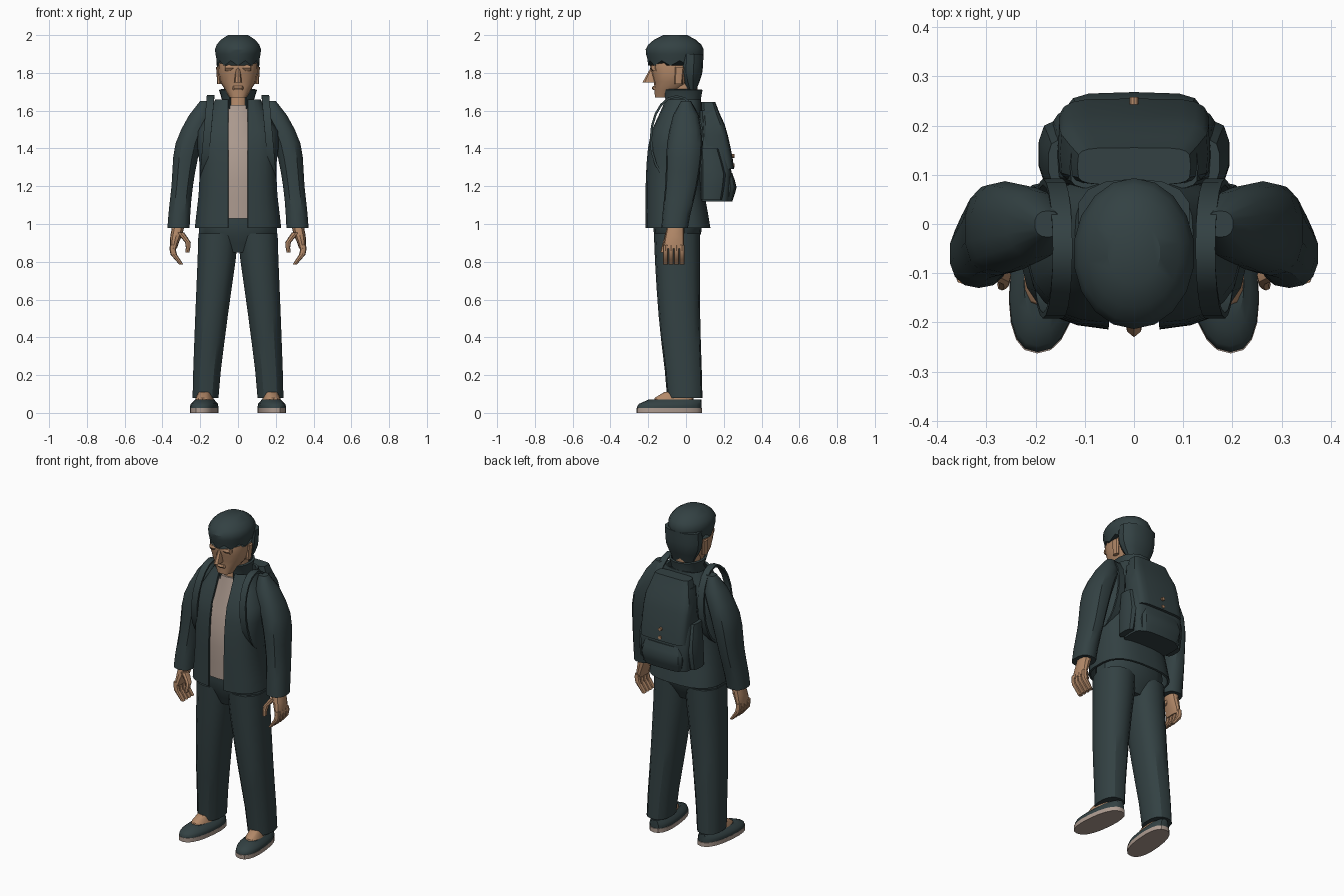
import bpy, math

cube = bpy.data.objects.get("Cube")
if cube:
    bpy.data.objects.remove(cube, do_unlink=True)


def material(name, *rgb):
    mat = bpy.data.materials.new(name)
    mat.use_nodes = True
    mat.diffuse_color = (*rgb, 1)
    mat.node_tree.nodes["Principled BSDF"].inputs["Base Color"].default_value = (*rgb, 1)
    return mat


CLOTH = material("dark slate", .033, .053, .056)
SKIN = material("tan skin", .45, .25, .14)
PALE = material("pale beige", .42, .33, .28)
parts = []


def add_mesh(name, mat, verts, faces, thickness=0):
    mesh = bpy.data.meshes.new(name)
    mesh.from_pydata(verts, [], faces)
    mesh.materials.append(mat)
    ob = bpy.data.objects.new(name, mesh)
    bpy.context.collection.objects.link(ob)
    if thickness:
        mod = ob.modifiers.new("thickness", 'SOLIDIFY')
        mod.thickness, mod.offset = thickness, -1
    parts.append(ob)
    return ob


def blend(keys, t):
    """Smooth curve through evenly spaced keys; a single number stays constant."""
    if isinstance(keys, float):
        return keys
    last = len(keys) - 1
    i = min(int(t * last), last - 1)
    f = t * last - i
    a, b, c, d = (keys[max(0, min(last, i + k))] for k in (-1, 0, 1, 2))
    return b + f * (c - a + f * (2 * a - 5 * b + 4 * c - d + f * (3 * (b - c) + d - a))) / 2


def rounded(value, power):
    return math.copysign(abs(value) ** (2 / power), value)


def loft(name, mat, low, high, half, front, back, centre=0.0, side=1,
         power=2.4, sides=14, steps=6, dome=0, gap=0):
    """Stack rounded sections from low to high. dome rounds off that share of the
    height at the top; gap leaves the front open by that half width."""
    verts, faces = [], []
    for r in range(steps + 1):
        t = r / steps
        width, y0, y1 = blend(half, t), blend(front, t), blend(back, t)
        shrink = 1
        if dome and t > 1 - dome:
            shrink = math.sqrt(1 - .8 * ((t - 1 + dome) / dome) ** 2)
        start = math.asin((gap / width) ** (power / 2))
        for i in range(sides):
            turn = i / (sides - 1 if gap else sides)
            angle = start + (2 * math.pi - 2 * start) * turn - math.pi / 2
            verts.append((side * blend(centre, t) + shrink * width * rounded(math.cos(angle), power),
                          (y0 + y1) / 2 + shrink * (y1 - y0) / 2 * rounded(math.sin(angle), power),
                          low + (high - low) * t))
    for r in range(steps):
        for i in range(sides - 1 if gap else sides):
            j = (i + 1) % sides
            a, b = r * sides, (r + 1) * sides
            faces.append((a + i, a + j, b + j, b + i))
    if not gap:
        faces.append(tuple(reversed(range(sides))))
        faces.append(tuple(range(steps * sides, len(verts))))
    return add_mesh(name, mat, verts, faces, .012 if gap else 0)


# Head, face and neck
loft("neck", SKIN, low=1.54, high=1.76, half=.068, front=(-.11, -.09), back=.06, power=2)
loft("head", SKIN, low=1.67, high=1.92, half=(.045, .095, .107, .1),
     front=(-.165, -.17, -.19, -.17), back=(-.07, .03, .07, .07), sides=16)
loft("nose", SKIN, low=1.75, high=1.84, half=(.02, .01), front=(-.23, -.18),
     back=-.15, power=2, sides=8, steps=2)
loft("lips", SKIN, low=1.71, high=1.73, half=.03, front=(-.175, -.182, -.175),
     back=-.14, power=2, sides=8, steps=2)

# Hair cap with a ragged fringe, and the hair over the nape
cap = loft("hair_cap", CLOTH, low=1.85, high=2, half=(.112, .125, .12), front=(-.2, -.215, -.2),
           back=(.085, .095, .085), power=2, sides=18, dome=.6)
for i in range(18):
    cap.data.vertices[i].co.z += .015 if i % 2 else -.012
loft("hair_back", CLOTH, low=1.69, high=1.9, half=(.065, .11, .115), front=(.01, -.045, -.045),
     back=(.05, .085, .092))

# Shirt, open jacket and standing collar
loft("shirt", PALE, low=1.03, high=1.63, half=(.17, .17, .08), front=(-.19, -.185, -.112),
     back=.05, power=3)
loft("jacket", CLOTH, low=.98, high=1.66, half=(.23, .21, .205, .215, .12),
     front=(-.215, -.215, -.21, -.185, -.11), back=(.13, .1, .085, .095, .08),
     power=2.8, sides=24, steps=8, gap=.052)
loft("collar", CLOTH, low=1.61, high=1.71, half=(.09, .086, .102), front=(-.125, -.12, -.135),
     back=(.08, .08, .09), power=2.2, steps=2, gap=.045)

# Trouser seat
loft("trouser_seat", CLOTH, low=.85, high=1.05, half=(.12, .21, .2), front=(-.13, -.17, -.175),
     back=(.03, .08, .085), steps=4)

# Backpack with lid, pocket and buttons
loft("pack_body", CLOTH, low=1.12, high=1.6, half=(.155, .168, .15, .13), front=.07,
     back=(.23, .24, .2, .16), power=5, sides=20)
loft("pack_lid", CLOTH, low=1.29, high=1.645, half=(.155, .155, .15, .115), front=.08,
     back=(.255, .235, .205, .155), power=5, sides=20)
loft("pack_pocket", CLOTH, low=1.12, high=1.27, half=(.125, .14, .125), front=.15,
     back=(.245, .268, .245), power=4, steps=4)
for z in (1.31, 1.36):
    bpy.ops.mesh.primitive_cylinder_add(vertices=10, radius=.01, depth=.016,
                                        location=(0, .25, z), rotation=(math.pi / 2, 0, 0))
    button = bpy.context.object
    button.name = "pack_button"
    button.data.materials.append(SKIN)
    parts.append(button)

for side, tag in ((1, "left_"), (-1, "right_")):
    # Face sides
    loft(tag + "ear", SKIN, low=1.74, high=1.83, half=.012, front=-.06, back=(-.02, -.01),
         centre=(.098, .104), side=side, sides=8, steps=2)
    loft(tag + "brow", SKIN, low=1.81, high=1.84, half=.03, front=(-.178, -.19, -.185),
         back=-.14, centre=.045, side=side, sides=8, steps=2)

    # Sleeve
    loft(tag + "sleeve", CLOTH, low=.98, high=1.65, half=(.06, .058, .07, .06),
         front=(-.13, -.11, -.1, -.06), back=(.01, .06, .087, .06),
         centre=(.315, .295, .262, .175), side=side, steps=9, dome=.16)

    # Hand
    loft(tag + "palm", SKIN, low=.87, high=1, half=(.018, .03, .033), front=(-.122, -.1),
         back=-.01, centre=(.342, .315), side=side, sides=12, steps=4)
    for finger in range(4):
        y = -.108 + .029 * finger
        loft(tag + "finger", SKIN, low=.785, high=.89, half=(.011, .017, .015),
             front=y - .014, back=y + .014, centre=(.3, .34, .346), side=side,
             sides=8, steps=4)
    loft(tag + "thumb", SKIN, low=.85, high=.955, half=(.01, .015, .02),
         front=(-.135, -.11), back=(-.11, -.06), centre=(.268, .265, .305),
         side=side, sides=8, steps=4)

    # Trouser leg
    loft(tag + "trouser_leg", CLOTH, low=.08, high=.95, half=(.07, .088, .108),
         front=(-.1, -.145, -.17), back=(.087, .075, .075), centre=(.172, .14, .104), side=side)

    # Shoe and bare instep, turned slightly outward
    shoe = [
        loft(tag + "sole", PALE, low=0, high=.025, half=.072, front=-.263, back=.086,
             side=side, sides=20, steps=1),
        loft(tag + "shoe_upper", CLOTH, low=.025, high=.072, half=(.071, .068, .045),
             front=(-.26, -.248, -.195), back=.082, side=side, sides=20, steps=4),
        loft(tag + "foot", SKIN, low=.05, high=.11, half=(.05, .045, .035),
             front=(-.175, -.165, -.115), back=.04, side=side, steps=2)]
    for ob in shoe:
        for v in ob.data.vertices:
            v.co.x += side * (.17 - v.co.y / 10)

    # Shoulder strap: a ribbon looping over the shoulder and under the arm
    verts, faces, count = [], [], 20
    for i in range(count):
        angle = 2 * math.pi * i / count
        for edge in (-.02, .02):
            verts.append((side * (.165 - .02 * math.sin(angle)) + edge,
                          .13 * math.cos(angle) - .05, 1.45 + .22 * math.sin(angle)))
        j = (i + 1) % count
        faces.append((2 * i, 2 * i + 1, 2 * j + 1, 2 * j))
    add_mesh(tag + "strap", CLOTH, verts, faces, .012)

    # Pack side pouch
    loft(tag + "pack_pouch", CLOTH, low=1.13, high=1.4, half=(.025, .033, .02), front=.08,
         back=(.19, .21, .17), centre=(.168, .155), side=side, sides=10, steps=4)

# Finish: bake thickness and smooth the soft edges
bpy.ops.object.select_all(action='DESELECT')
for ob in parts:
    ob.select_set(True)
bpy.context.view_layer.objects.active = parts[0]
bpy.ops.object.convert(target='MESH')
bpy.ops.object.shade_smooth_by_angle(angle=math.radians(32))
